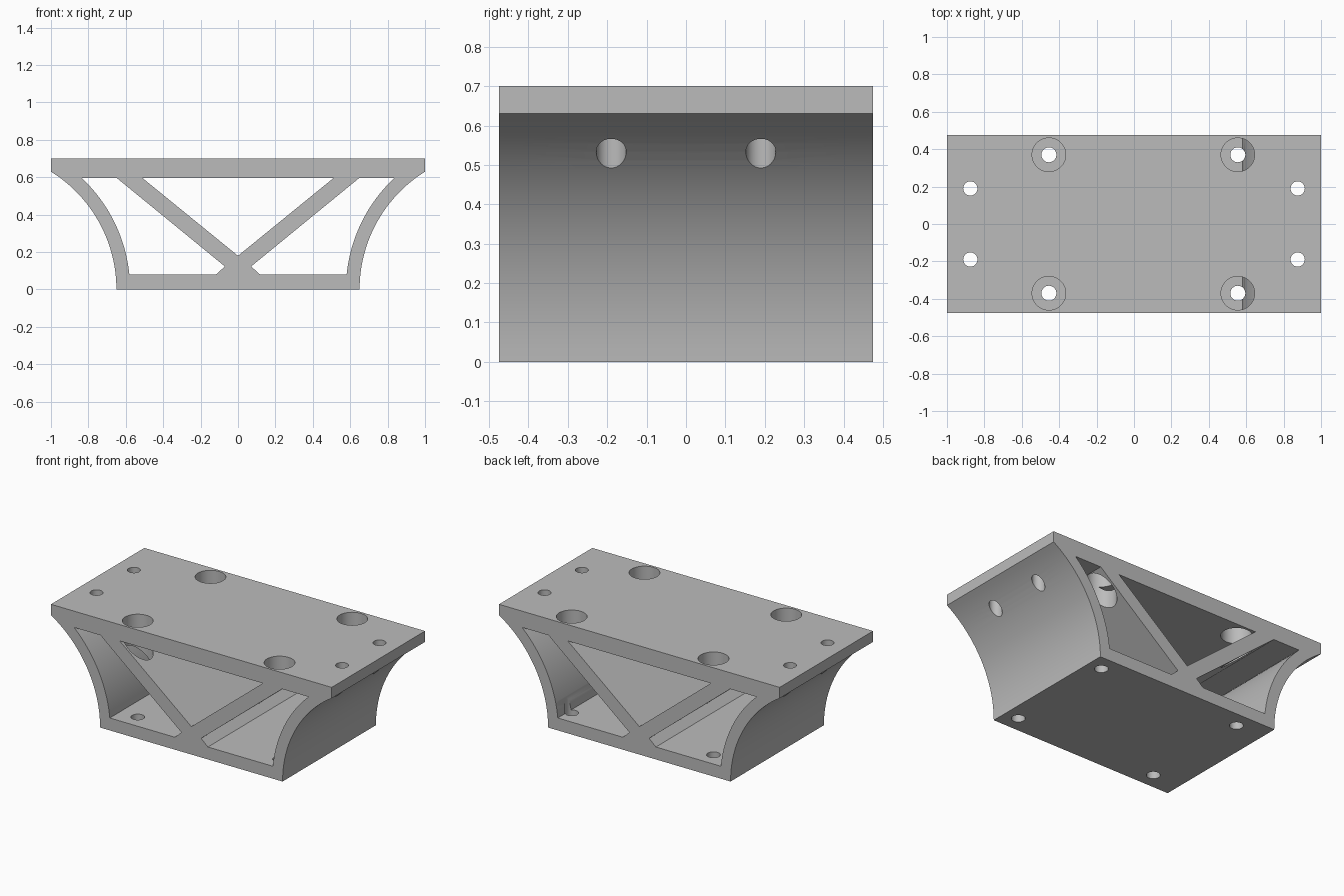
import bpy, bmesh
from math import sqrt, asin, sin, cos, radians

if "Cube" in bpy.data.objects:
    bpy.data.objects.remove(bpy.data.objects["Cube"])

DEPTH = 0.95                        # front to back
PLATE_BOTTOM, BASE_TOP = 0.595, 0.08
R_OUT, R_IN = 0.742, 0.815          # both faces of the curved walls share a centre
CENTRE_X = 0.65 + R_OUT


def arc(radius, z_low, z_high, steps=24):
    """Points up a curved wall on the +x side."""
    a, b = asin(z_low / radius), asin(z_high / radius)
    angles = [a + (b - a) * i / steps for i in range(steps + 1)]
    return [(CENTRE_X - radius * cos(t), radius * sin(t)) for t in angles]


def mirrored(points):
    return [(-x, z) for x, z in reversed(points)]


def finish(name, bm):
    bmesh.ops.recalc_face_normals(bm, faces=bm.faces)
    mesh = bpy.data.meshes.new(name)
    bm.to_mesh(mesh)
    bm.free()
    obj = bpy.data.objects.new(name, mesh)
    bpy.context.collection.objects.link(obj)
    return obj


def prism(name, points, depth):
    """Extrude an x-z outline along y."""
    bm = bmesh.new()
    face = bm.faces.new([bm.verts.new((x, -depth / 2, z)) for x, z in points])
    moved = bmesh.ops.extrude_face_region(bm, geom=[face])["geom"]
    verts = [v for v in moved if isinstance(v, bmesh.types.BMVert)]
    bmesh.ops.translate(bm, verts=verts, vec=(0, depth, 0))
    return finish(name, bm)


def drill(name, x, y, radius, z_low, z_high):
    bm = bmesh.new()
    bmesh.ops.create_cone(bm, cap_ends=True, segments=48, radius1=radius,
                          radius2=radius, depth=z_high - z_low)
    bmesh.ops.translate(bm, verts=bm.verts, vec=(x, y, (z_low + z_high) / 2))
    return finish(name, bm)


# Solid bracket silhouette
side = arc(R_OUT, 0, 0.63)
bracket = prism("bracket_body", side + [(1, 0.70), (-1, 0.70)] + mirrored(side), DEPTH)

# Openings that leave the V-shaped struts
opening = arc(R_IN, BASE_TOP, PLATE_BOTTOM) + [
    (0.647, PLATE_BOTTOM), (0.07, 0.123), (0.118, BASE_TOP)]
cutters = [
    prism("centre_opening", [(-0.51, PLATE_BOTTOM), (0.51, PLATE_BOTTOM), (0, 0.18)], 1.2),
    prism("left_opening", opening, 1.2),
    prism("right_opening", mirrored(opening), 1.2),
]

# Screw holes: wide access bores above, narrow holes through the base
for y in (-0.37, 0.37):
    for x in (-0.455, 0.555):
        cutters.append(drill("access_bore", x, y, 0.09, 0.34, 0.8))
        cutters.append(drill("base_hole", x, y, 0.04, -0.1, 0.36))

# Mounting holes at the ends of the top plate
for y in (-0.19, 0.19):
    for x in (-0.875, 0.875):
        cutters.append(drill("end_hole", x, y, 0.038, 0.3, 0.8))

bpy.ops.object.select_all(action="DESELECT")
bracket.select_set(True)
bpy.context.view_layer.objects.active = bracket
for cutter in cutters:
    mod = bracket.modifiers.new("cut", "BOOLEAN")
    mod.operation, mod.solver, mod.object = "DIFFERENCE", "EXACT", cutter
    bpy.ops.object.modifier_apply(modifier=mod.name)
    bpy.data.objects.remove(cutter)

# Plain grey finish
grey = bpy.data.materials.new("light_grey")
grey.use_nodes = True
grey.diffuse_color = (0.5, 0.5, 0.5, 1)
grey.node_tree.nodes["Principled BSDF"].inputs["Base Color"].default_value = (0.5, 0.5, 0.5, 1)
bracket.data.materials.clear()
bracket.data.materials.append(grey)
bpy.ops.object.shade_smooth_by_angle(angle=radians(30))
